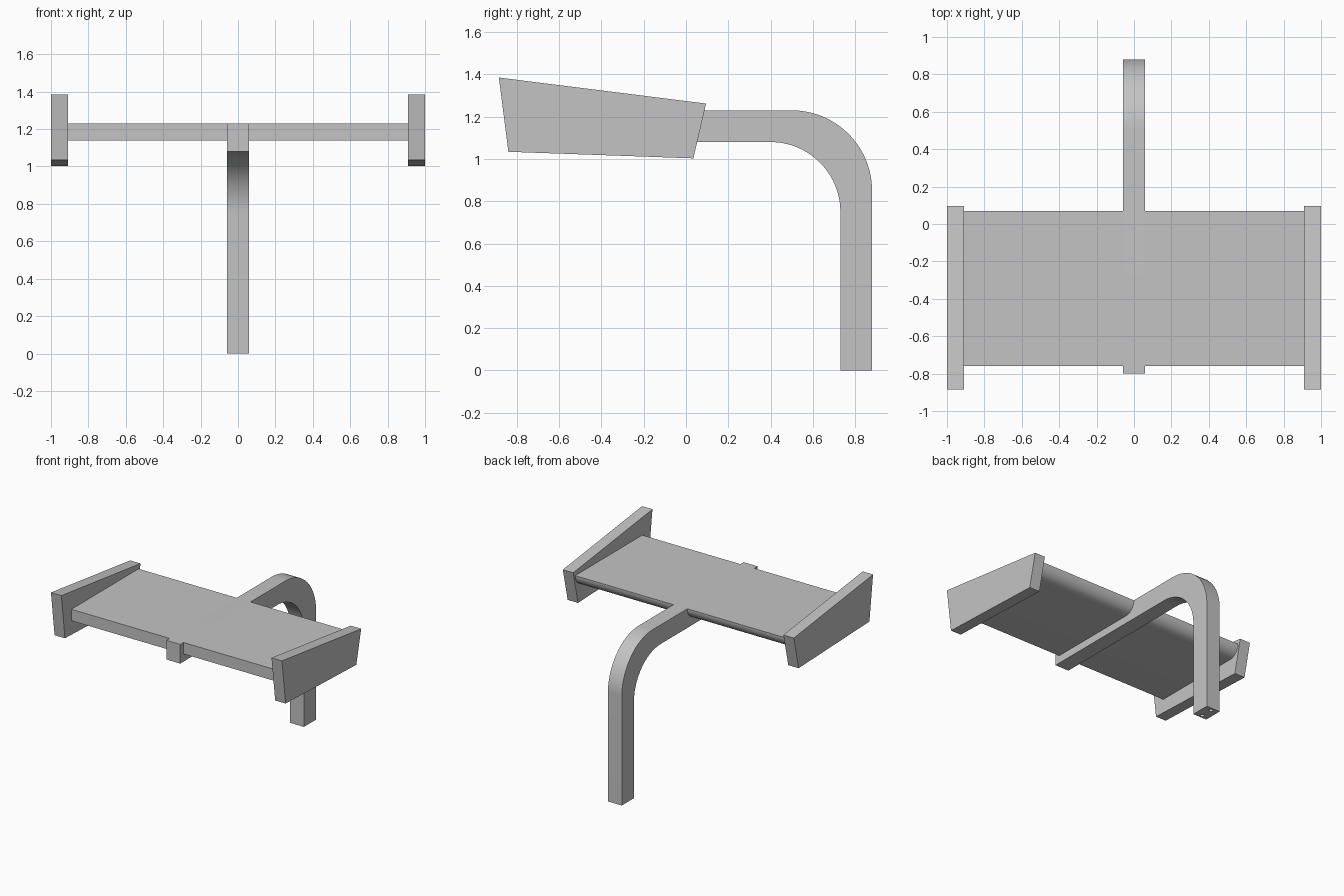
import bpy
import bmesh
import math

cube = bpy.data.objects.get("Cube")
if cube:
    bpy.data.objects.remove(cube, do_unlink=True)

grey = bpy.data.materials.new("plain grey")
grey.use_nodes = True
colour = (0.55, 0.55, 0.55, 1)
grey.diffuse_color = colour
grey.node_tree.nodes["Principled BSDF"].inputs["Base Color"].default_value = colour


def arc(cy, cz, radius, start, end, steps=24):
    """Points of an arc in the y-z plane, angles in degrees."""
    angles = [math.radians(start + (end - start) * i / steps) for i in range(steps + 1)]
    return [(cy + radius * math.cos(a), cz + radius * math.sin(a)) for a in angles]


def extrude_profile(name, profile, x0, x1):
    """Solid made by sweeping a y-z profile from x0 to x1."""
    bm = bmesh.new()
    face = bm.faces.new([bm.verts.new((x0, y, z)) for y, z in profile])
    swept = bmesh.ops.extrude_face_region(bm, geom=[face])
    verts = [g for g in swept["geom"] if isinstance(g, bmesh.types.BMVert)]
    bmesh.ops.translate(bm, vec=(x1 - x0, 0, 0), verts=verts)
    bmesh.ops.recalc_face_normals(bm, faces=bm.faces)
    mesh = bpy.data.meshes.new(name)
    bm.to_mesh(mesh)
    bm.free()
    mesh.materials.append(grey)
    obj = bpy.data.objects.new(name, mesh)
    bpy.context.collection.objects.link(obj)
    return obj


def activate(obj):
    bpy.ops.object.select_all(action="DESELECT")
    obj.select_set(True)
    bpy.context.view_layer.objects.active = obj


def smooth(obj):
    activate(obj)
    bpy.ops.object.shade_smooth_by_angle(angle=math.radians(30))


# Bent post: upright leg, swept bend and level beam
post_profile = ([(-0.8, 1.08), (-0.8, 1.23)]
                + arc(0.5, 0.85, 0.38, 90, 0)
                + [(0.88, 0), (0.73, 0)]
                + arc(0.4, 0.75, 0.33, 0, 90))
post = extrude_profile("bent_post", post_profile, -0.06, 0.06)

# Two fixing holes in the foot of the post
for i, y in enumerate((0.757, 0.853)):
    bpy.ops.mesh.primitive_cylinder_add(vertices=24, radius=0.015, depth=0.2,
                                        location=(0, y, 0))
    cutter = bpy.context.object
    cutter.name = f"hole_cutter_{i}"
    cutter.hide_render = True
    cutter.data.materials.append(grey)
    cut = post.modifiers.new("fixing_hole", "BOOLEAN")
    cut.operation = "DIFFERENCE"
    cut.solver = "EXACT"
    cut.object = cutter
    activate(post)
    bpy.ops.object.modifier_apply(modifier=cut.name)
    bpy.data.objects.remove(cutter, do_unlink=True)
smooth(post)

# Seat boards either side of the beam, rounded under the back edge, and end plates
board_profile = [(-0.76, 1.14), (-0.76, 1.23)] + arc(-0.02, 1.23, 0.09, 0, -90, 16)
plate_profile = [(-0.885, 1.385), (0.095, 1.262), (0.035, 1.003), (-0.84, 1.034)]
for side, sign in (("left", 1), ("right", -1)):
    smooth(extrude_profile(f"{side}_seat_board", board_profile, sign * 0.06, sign * 0.91))
    extrude_profile(f"{side}_end_plate", plate_profile, sign * 0.91, sign)
